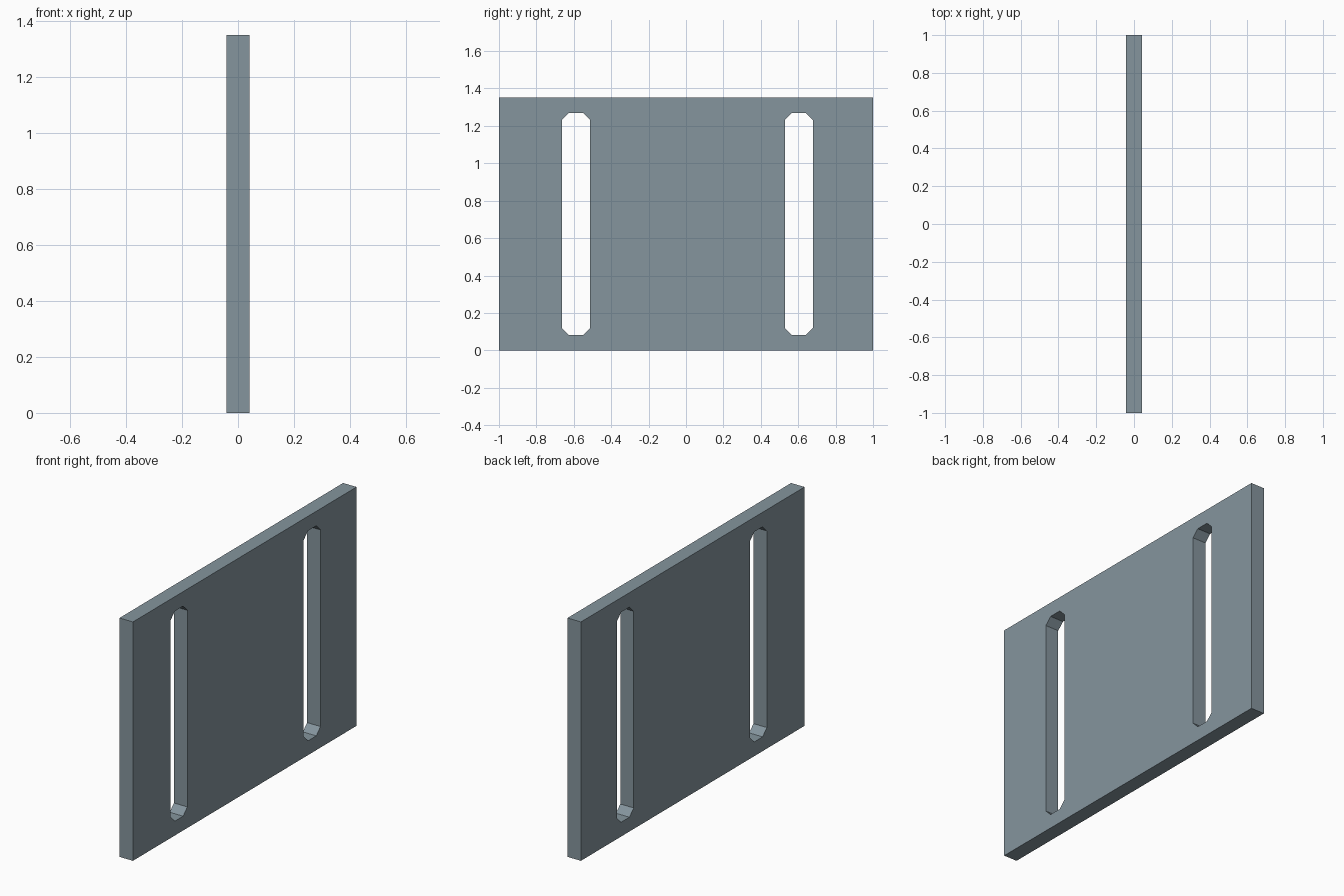
import bpy, bmesh
from math import radians

if "Cube" in bpy.data.objects:
    bpy.data.objects.remove(bpy.data.objects["Cube"])

HALF_T = 0.042            # half plate thickness
HEIGHT = 1.352
SLOT_W, CHAMFER = 0.075, 0.038
SLOT_BOTTOM, SLOT_TOP = 0.081, 1.27


def slot_outline(c):
    """Tall slot with chamfered corners, centred on y = c."""
    w, k, b, t = SLOT_W, CHAMFER, SLOT_BOTTOM, SLOT_TOP
    return [(c - w, b + k), (c - w, t - k), (c - w + k, t), (c + w - k, t),
            (c + w, t - k), (c + w, b + k), (c + w - k, b), (c - w + k, b)]


def add_loop(curve, pts):
    sp = curve.splines.new('POLY')
    sp.points.add(len(pts) - 1)
    for p, (u, v) in zip(sp.points, pts):
        p.co = (u, v, 0, 1)
    sp.use_cyclic_u = True


# Plate profile with two slots, extruded across its thickness
curve = bpy.data.curves.new("slotted_plate", 'CURVE')
curve.dimensions = '2D'
curve.fill_mode = 'BOTH'
curve.extrude = HALF_T
add_loop(curve, [(-1, 0), (1, 0), (1, HEIGHT), (-1, HEIGHT)])
for centre in (-0.588, 0.603):
    add_loop(curve, slot_outline(centre))

plate = bpy.data.objects.new("slotted_plate", curve)
bpy.context.collection.objects.link(plate)
plate.rotation_euler = (radians(90), 0, radians(90))   # stand up in the YZ plane
bpy.context.view_layer.objects.active = plate
plate.select_set(True)
bpy.ops.object.convert(target='MESH')
bpy.ops.object.transform_apply(location=False, rotation=True, scale=False)

# Weld caps to walls, keep flat faces
plate = bpy.context.object
bm = bmesh.new()
bm.from_mesh(plate.data)
bmesh.ops.remove_doubles(bm, verts=bm.verts, dist=0.0005)
bmesh.ops.recalc_face_normals(bm, faces=bm.faces)
for f in bm.faces:
    f.smooth = False
bm.to_mesh(plate.data)
bm.free()

# Blue-grey metal
mat = bpy.data.materials.new("blue_grey")
mat.diffuse_color = (0.235, 0.30, 0.34, 1)
mat.use_nodes = True
mat.node_tree.nodes["Principled BSDF"].inputs["Base Color"].default_value = mat.diffuse_color
plate.data.materials.clear()
plate.data.materials.append(mat)
for poly in plate.data.polygons:
    poly.material_index = 0
